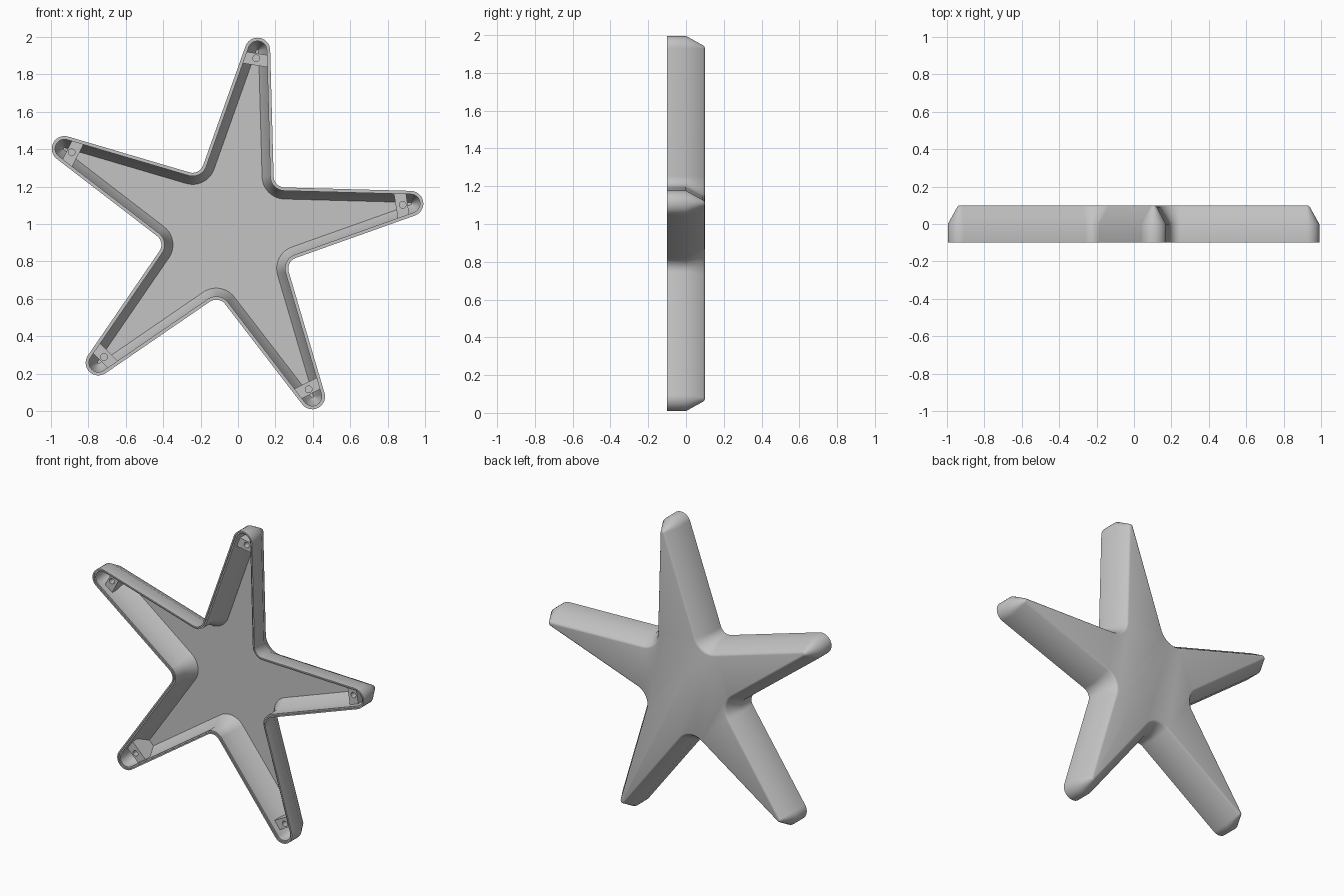
import bpy, bmesh
from math import radians, cos, sin, tan, pi
from mathutils import Vector

cube = bpy.data.objects.get("Cube")
if cube:
    bpy.data.objects.remove(cube, do_unlink=True)

CENTRE = Vector((-0.05, 0, 0.955))
ARMS = [radians(9 + 72 * k) for k in range(5)]
TAPER = radians(10.55)        # how far each arm side leans inward
ARM, TIP = 0.985, 0.068       # distance and radius of the round tips
NOTCH, FILLET = 0.425, 0.06   # distance and radius of the valley fillets

grey = bpy.data.materials.new("plain grey")
grey.use_nodes = True
colour = (0.55, 0.55, 0.55, 1)
grey.diffuse_color = colour
grey.node_tree.nodes["Principled BSDF"].inputs["Base Color"].default_value = colour


def polar(dist, angle):
    return Vector((dist * cos(angle), 0, dist * sin(angle)))


def loft(name, loops):
    """Skin a stack of matching closed loops and cap both ends."""
    bm = bmesh.new()
    rings = [[bm.verts.new(p) for p in loop] for loop in loops]
    n = len(rings[0])
    for a, b in zip(rings, rings[1:]):
        for i in range(n):
            j = (i + 1) % n
            bm.faces.new((a[i], a[j], b[j], b[i]))
    bm.faces.new(rings[0])
    bm.faces.new(rings[-1])
    bmesh.ops.recalc_face_normals(bm, faces=bm.faces)
    mesh = bpy.data.meshes.new(name)
    bm.to_mesh(mesh)
    bm.free()
    mesh.materials.append(grey)
    obj = bpy.data.objects.new(name, mesh)
    bpy.context.collection.objects.link(obj)
    bpy.ops.object.select_all(action='DESELECT')
    obj.select_set(True)
    bpy.context.view_layer.objects.active = obj
    bpy.ops.object.shade_smooth_by_angle(angle=radians(35))
    return obj


def arc(centre, radius, start, end, steps):
    return [centre + polar(radius, start + (end - start) * i / steps)
            for i in range(steps + 1)]


def star(inset, y):
    """Rounded star outline, offset inward by inset, at depth y."""
    base = CENTRE + Vector((0, y, 0))
    side = pi / 2 - TAPER
    points = []
    for a in ARMS:
        points += arc(base + polar(ARM, a), TIP - inset, a - side, a + side, 20)
        points += arc(base + polar(NOTCH, a + pi / 5), FILLET + inset,
                      a - pi / 2 - TAPER, a - 1.1 * pi + TAPER, 12)
    return points


# Hollow star tray: back face, sloped and straight walls, stepped rim, floor
section = [(0.065, 0.1), (0.057, 0.098), (0.05, 0.09), (0, 0), (0, -0.1),
           (0.009, -0.1), (0.009, -0.092), (0.018, -0.092), (0.018, 0), (0.062, 0.08)]
loft("star_shell", [star(inset, y) for inset, y in section])

# Screw blocks bridging each arm near its tip, with a blind hole
STEPS = 24


def block_loop(a, half_width, y):
    points = []
    for i in range(STEPS):
        t = 2 * pi * i / STEPS
        m = max(abs(cos(t)), abs(sin(t)))
        u = 0.032 * cos(t) / m
        v = (half_width - u * tan(TAPER)) * sin(t) / m
        points.append(CENTRE + polar(0.937 + u, a) + polar(v, a + pi / 2) + Vector((0, y, 0)))
    return points


def hole_loop(a, y):
    middle = CENTRE + polar(0.942, a) + Vector((0, y, 0))
    return [middle + polar(0.018, a + 2 * pi * i / STEPS) for i in range(STEPS)]


for k, a in enumerate(ARMS):
    loft(f"screw_block_{k + 1}", [
        block_loop(a, 0.03, 0.083), block_loop(a, 0.066, 0), block_loop(a, 0.066, -0.05),
        hole_loop(a, -0.05), hole_loop(a, 0.03)])
